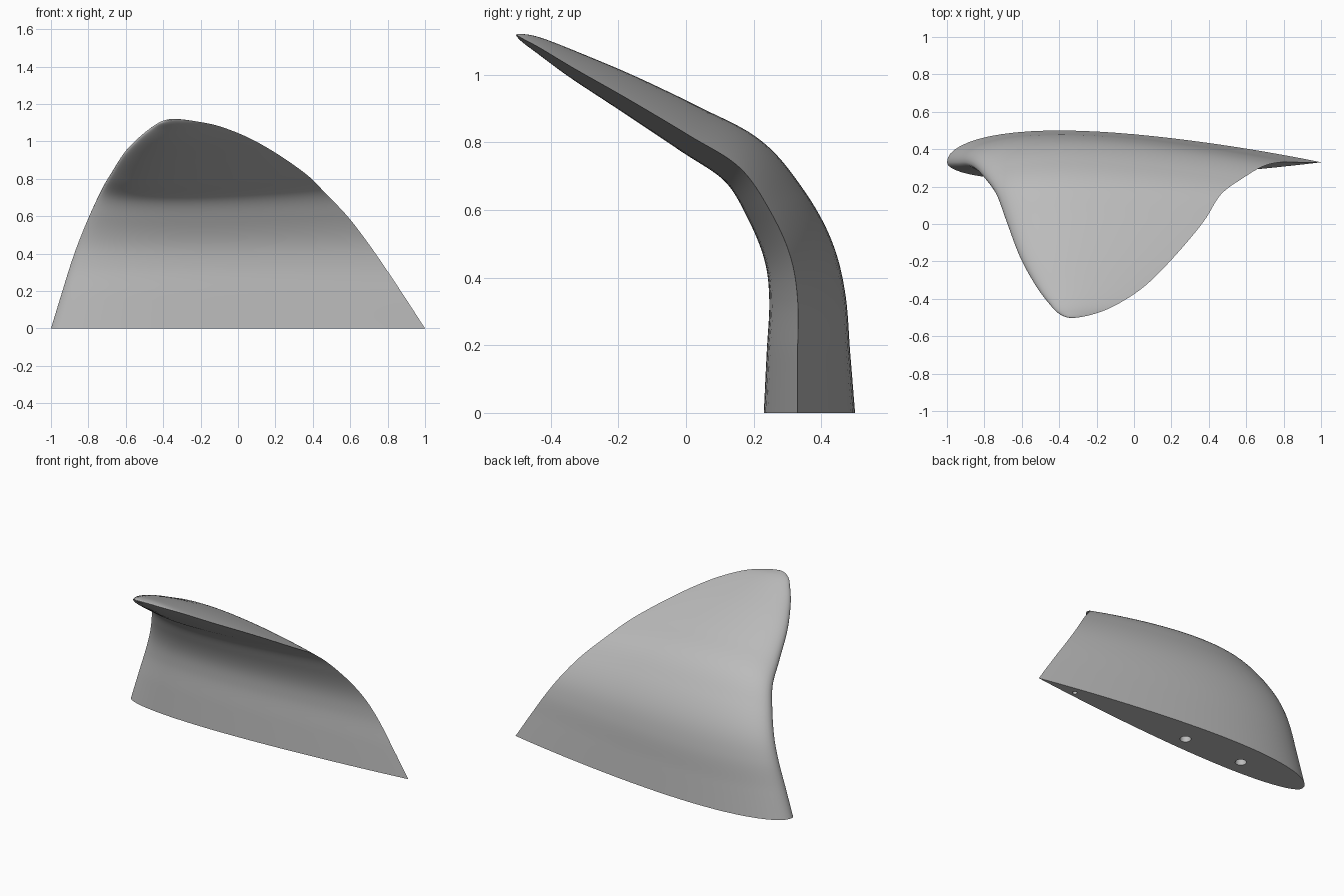
import bpy, bmesh, math

if "Cube" in bpy.data.objects:
    bpy.data.objects.remove(bpy.data.objects["Cube"], do_unlink=True)

# Stations along the fin: y, z, leading edge x, trailing edge x
STATIONS = [
    (.33, 0, -1, 1), (.33, .17, -.948, .89), (.33, .335, -.897, .78),
    (.307, .468, -.85, .687), (.247, .60, -.795, .585), (.158, .726, -.735, .465),
    (.01, .82, -.68, .37), (-.175, .93, -.61, .215), (-.33, 1.018, -.525, .06),
    (-.43, 1.078, -.45, -.09), (-.48, 1.105, -.40, -.21), (-.502, 1.118, -.33, -.33),
]
STEPS, HALF = 8, 32
BACK, FRONT = .085, .05      # greatest half thickness as a share of the chord


def spline(a, b, c, d, t):
    """Catmull-Rom value between b and c."""
    return tuple(q + .5 * t * (r - p + t * (2 * p - 5 * q + 4 * r - s
                 + t * (3 * (q - r) + s - p))) for p, q, r, s in zip(a, b, c, d))


def thickness(f):
    """Rounded nose, thin tail; peaks at 1 near a third of the chord."""
    return 10 * (.2969 * math.sqrt(f) - .126 * f - .3516 * f**2
                 + .2843 * f**3 - .1036 * f**4)


def sample_stations():
    first = tuple(2 * p - q for p, q in zip(STATIONS[0], STATIONS[1]))
    y, z, lead, trail = STATIONS[-2]
    pts = [first] + STATIONS + [(y, z, trail, lead)]     # mirrored end rounds the tip
    out = []
    for i in range(len(STATIONS) - 1):
        out += [spline(*pts[i:i + 4], k / STEPS) for k in range(STEPS)]
    return out


def build_fin(mat):
    bm = bmesh.new()
    path = sample_stations() + [STATIONS[-1]]
    rings = []
    for i, (y, z, lead, trail) in enumerate(path[:-1]):
        ahead, behind = path[i + 1], path[max(i - 1, 0)]
        ty, tz = ahead[0] - behind[0], ahead[1] - behind[1]
        size = math.hypot(ty, tz)
        ny, nz = tz / size, -ty / size
        if i == 0:
            ny, nz = 1, 0
        ring = []
        for k in range(2 * HALF):
            f = .5 * (1 + math.cos(math.pi * k / HALF))
            off = thickness(f) * (trail - lead) * (BACK if k < HALF else -FRONT)
            ring.append(bm.verts.new((lead + f * (trail - lead), y + ny * off, z + nz * off)))
        rings.append(ring)
    for a, b in zip(rings, rings[1:]):
        for k in range(len(a)):
            n = (k + 1) % len(a)
            bm.faces.new((a[k], a[n], b[n], b[k]))
    bm.faces.new(rings[0])
    y, z, x, _ = STATIONS[-1]
    tip = bm.verts.new((x, y, z))
    last = rings[-1]
    for k in range(len(last)):
        bm.faces.new((last[k], last[(k + 1) % len(last)], tip))
    bmesh.ops.recalc_face_normals(bm, faces=bm.faces)
    return make_object("fin", bm, mat)


def make_object(name, bm, mat):
    mesh = bpy.data.meshes.new(name)
    bm.to_mesh(mesh)
    bm.free()
    mesh.materials.append(mat)
    obj = bpy.data.objects.new(name, mesh)
    bpy.context.collection.objects.link(obj)
    return obj


# Single grey material
grey = bpy.data.materials.new("plain_grey")
grey.use_nodes = True
COLOUR = (.5, .5, .5, 1)
grey.diffuse_color = COLOUR
grey.node_tree.nodes["Principled BSDF"].inputs["Base Color"].default_value = COLOUR

fin = build_fin(grey)

# Mounting holes in the base
bm = bmesh.new()
for x, radius in ((-.53, .033), (-.11, .033), (.73, .014)):
    hole = bmesh.ops.create_cone(bm, cap_ends=True, segments=32, radius1=radius,
                                 radius2=radius, depth=.4)
    bmesh.ops.translate(bm, verts=hole["verts"], vec=(x, .335, 0))
cutter = make_object("hole_cutter", bm, grey)
cutter.hide_render = True

cut = fin.modifiers.new("holes", "BOOLEAN")
cut.operation = "DIFFERENCE"
cut.solver = "EXACT"
cut.object = cutter
bpy.ops.object.select_all(action="DESELECT")
fin.select_set(True)
bpy.context.view_layer.objects.active = fin
bpy.ops.object.modifier_apply(modifier=cut.name)
bpy.data.objects.remove(cutter, do_unlink=True)
bpy.ops.object.shade_smooth_by_angle(angle=math.radians(40))
